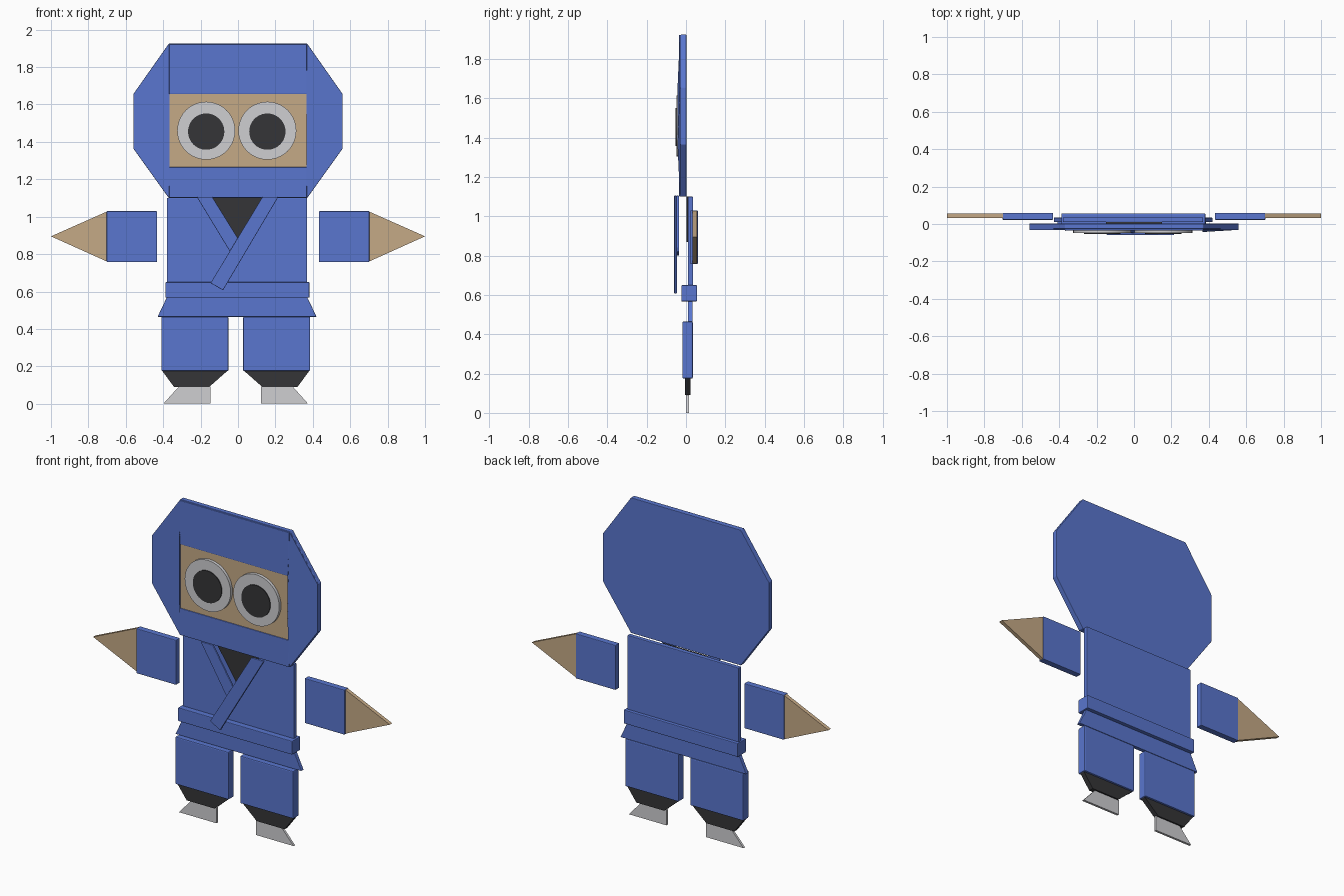
import bpy, bmesh, math

if "Cube" in bpy.data.objects:
    bpy.data.objects.remove(bpy.data.objects["Cube"])


def material(name, rgb):
    m = bpy.data.materials.new(name)
    m.diffuse_color = (*rgb, 1)
    m.use_nodes = True
    m.node_tree.nodes["Principled BSDF"].inputs["Base Color"].default_value = m.diffuse_color
    return m


BLUE = material("blue cloth", (0.10, 0.18, 0.62))
TAN = material("tan skin", (0.56, 0.40, 0.24))
GREY = material("light grey", (0.62, 0.62, 0.64))
BLACK = material("charcoal", (0.035, 0.035, 0.038))


def prism(name, outline, front, back, mat, bevel=0.0):
    """Extrude an (x, z) outline in y; front may be a function of (x, z)."""
    depth = front if callable(front) else (lambda x, z: front)
    bm = bmesh.new()
    f = [bm.verts.new((x, depth(x, z), z)) for x, z in outline]
    b = [bm.verts.new((x, back, z)) for x, z in outline]
    bm.faces.new(f)
    bm.faces.new(b[::-1])
    n = len(f)
    for i in range(n):
        j = (i + 1) % n
        bm.faces.new((f[j], f[i], b[i], b[j]))
    bmesh.ops.recalc_face_normals(bm, faces=bm.faces)
    mesh = bpy.data.meshes.new(name)
    bm.to_mesh(mesh)
    bm.free()
    mesh.materials.append(mat)
    ob = bpy.data.objects.new(name, mesh)
    bpy.context.collection.objects.link(ob)
    if bevel:
        mod = ob.modifiers.new("soft edges", 'BEVEL')
        mod.width = bevel
        mod.segments = 2
    return ob


def box(name, x0, x1, z0, z1, front, back, mat, bevel=0.004):
    return prism(name, [(x0, z0), (x1, z0), (x1, z1), (x0, z1)], front, back, mat, bevel)


def disc(name, cx, cz, r, front, back, mat):
    pts = [(cx + r * math.cos(math.tau * i / 40), cz + r * math.sin(math.tau * i / 40))
           for i in range(40)]
    ob = prism(name, pts, front, back, mat)
    for p in ob.data.polygons:
        p.use_smooth = len(p.vertices) == 4
    return ob


# head: octagonal back plate with hood bands around the face
prism("hood_back", [(-0.37, 1.10), (0.37, 1.10), (0.56, 1.365), (0.56, 1.655),
                    (0.37, 1.925), (-0.37, 1.925), (-0.56, 1.655), (-0.56, 1.365)],
      -0.026, 0.002, BLUE, 0.003)
box("hood_top_band", -0.368, 0.368, 1.655, 1.922, -0.036, -0.015, BLUE, 0.003)
box("hood_chin_band", -0.368, 0.368, 1.102, 1.265, -0.036, -0.015, BLUE, 0.003)
box("face", -0.366, 0.366, 1.26, 1.66, -0.031, -0.015, TAN, 0)


# side flaps, thicker at the inner edge and at mid height
def flap_front(x, z):
    return -0.031 - 0.018 * (1 - abs(z - 1.51) / 0.415) * (0.56 - abs(x)) / 0.19


for side, s in (("left", -1), ("right", 1)):
    ob = prism("hood_flap_" + side,
               [(s * x, z) for x, z in ((0.365, 1.102), (0.37, 1.102), (0.559, 1.366),
                                        (0.559, 1.654), (0.37, 1.922), (0.365, 1.922),
                                        (0.365, 1.655), (0.365, 1.365))],
               flap_front, -0.015, BLUE)

# eyes
for side, cx in (("left", -0.17), ("right", 0.157)):
    disc("eye_" + side, cx, 1.46, 0.155, -0.049, -0.028, GREY)
    disc("pupil_" + side, cx, 1.455, 0.097, -0.054, -0.047, BLACK)

# torso, belt and flared jacket hem
box("torso", -0.38, 0.37, 0.57, 1.10, 0.01, 0.036, BLUE)
box("belt", -0.388, 0.382, 0.567, 0.65, -0.024, 0.056, BLUE)
prism("jacket_hem", [(-0.43, 0.465), (0.42, 0.465), (0.37, 0.57), (-0.38, 0.57)],
      0.01, 0.034, BLUE, 0.003)

# open collar with crossed lapels
prism("collar_opening", [(-0.15, 1.10), (0.15, 1.10), (0.0, 0.87)], 0.003, 0.012, BLACK)
prism("lapel_under", [(-0.22, 1.105), (-0.137, 1.105), (0.04, 0.82), (-0.002, 0.80), (-0.035, 0.80)],
      -0.047, -0.036, BLUE, 0.003)
prism("lapel_over", [(0.13, 1.105), (0.215, 1.105), (-0.08, 0.607), (-0.147, 0.645)],
      -0.06, -0.046, BLUE, 0.003)

# sleeves and pointed hands
for side, s in (("left", -1), ("right", 1)):
    a, b = sorted((s * 0.433, s * 0.702))
    box("sleeve_" + side, a, b, 0.757, 1.03, 0.022, 0.06, BLUE)
    prism("hand_" + side, [(s * 0.70, 0.76), (s * 0.70, 1.028), (s * 1.0, 0.895)],
          0.033, 0.056, TAN)

# legs, ankle wraps and feet; the outer end of each foot points sideways
for side, s, dx in (("left", -1, -0.012), ("right", 1, 0.012)):
    shift = 0.0 if s > 0 else -0.024
    a, b = sorted((s * 0.027 + shift, s * 0.386 + shift))
    box("leg_" + side, a, b, 0.175, 0.465, -0.019, 0.035, BLUE, 0.006)
    prism("ankle_" + side, [(s * x + shift, z) for x, z in
                            ((0.03, 0.178), (0.383, 0.178), (0.318, 0.09), (0.13, 0.09))],
          -0.006, 0.024, BLACK)
    prism("foot_" + side, [(s * x + shift, z) for x, z in
                           ((0.122, 0.0), (0.375, 0.0), (0.292, 0.092), (0.122, 0.092))],
          0.001, 0.015, GREY)
